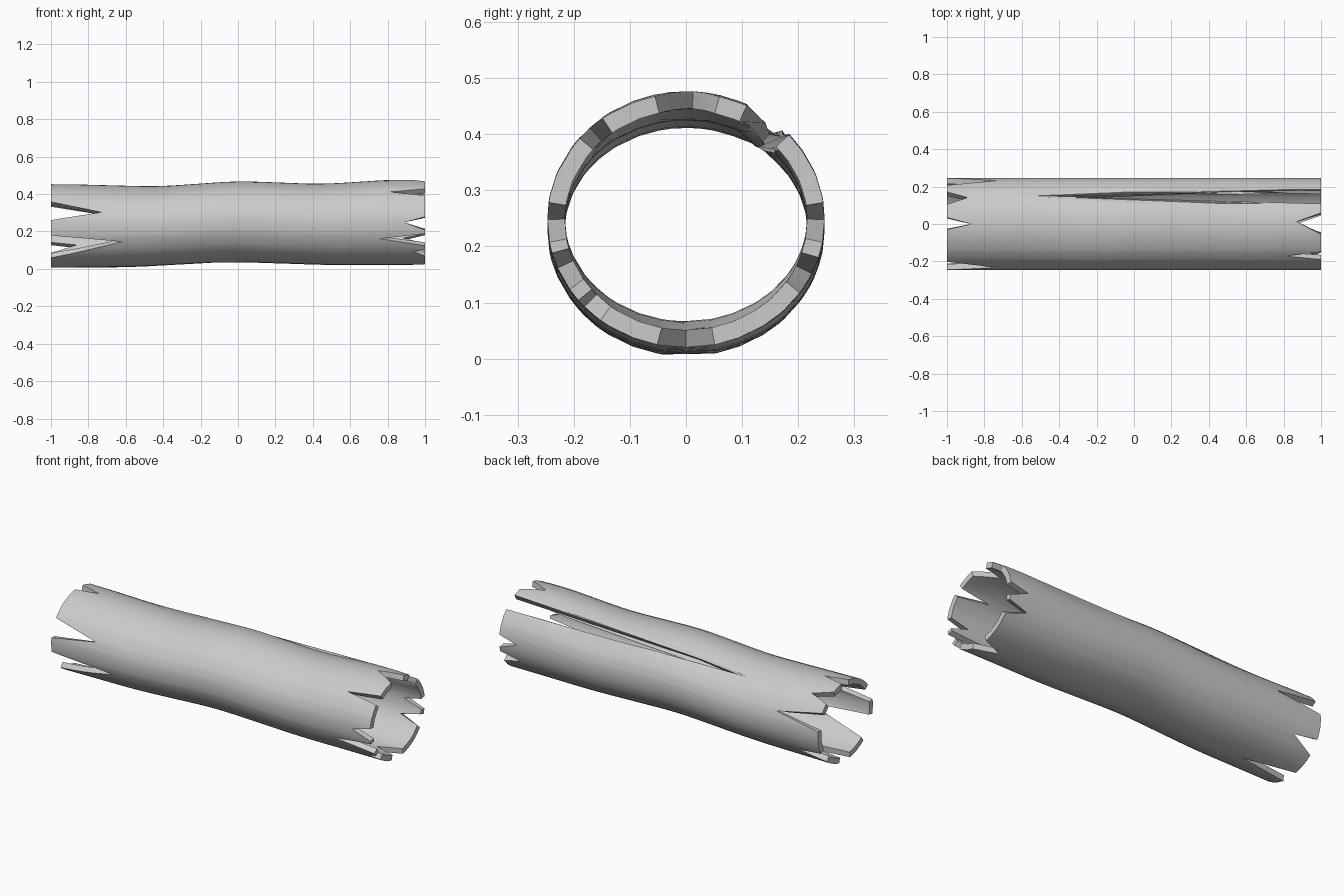
import bpy
import bmesh
from math import sin, cos, radians

old = bpy.data.objects.get("Cube")
if old:
    bpy.data.objects.remove(old)

HALF_WIDTH = 0.247
WALL = 0.031
STATIONS = 28

# Bent outline of the log: (x, height)
TOP = [(-1, .455), (-.43, .44), (0, .47), (.45, .453), (.87, .48), (1, .472)]
BOTTOM = [(-1, .004), (-.55, .01), (-.05, .038), (.5, .02), (1, .02)]

# Splits at each end: (start angle, tip angle, end angle, depth)
# Angles run from the back (0) over the top (90) to the front (180).
RIGHT_SPLITS = [(-10, 0, 8, .11), (42, 53, 64, 1.42), (76, 87, 103, .13),
                (127, 134, 140, .19), (172, 180, 190, .11),
                (195, 202, 213, .24), (219, 223, 232, .06),
                (258, 270, 282, .13), (325, 335, 343, .12)]
LEFT_SPLITS = [(8, 20, 33, .27), (46, 55, 65, .11), (82, 90, 97, .13),
               (145, 160, 172, .27), (193, 202, 229, .38),
               (260, 270, 283, .3), (312, 328, 333, .14)]


def interpolate(points, x):
    for (x0, z0), (x1, z1) in zip(points, points[1:]):
        if x <= x1:
            return z0 + (z1 - z0) * (x - x0) / (x1 - x0)
    return points[-1][1]


def outline(points, x):
    """Outline height, softened by averaging nearby samples."""
    samples = [max(-1, min(1, x + 0.03 * k)) for k in range(-3, 4)]
    return sum(interpolate(points, s) for s in samples) / len(samples)


def split_depth(splits, angle):
    depth = 0
    for start, tip, end, deep in splits:
        a = (angle - start) % 360
        if a <= tip - start:
            depth = max(depth, deep * a / (tip - start))
        elif a < end - start:
            depth = max(depth, deep * (end - start - a) / (end - tip))
    return depth


# Column angles: every split corner plus an even spacing between them
corners = {a % 360 for s in RIGHT_SPLITS + LEFT_SPLITS for a in s[:3]}
even = [i * 360 / 32 for i in range(32)]
angles = sorted(corners | {a for a in even
                           if all(abs(a - c) > 2 for c in corners)})

# Outer bark surface, each column running between its own two ends
bm = bmesh.new()
columns = []
for angle in angles:
    left = -1 + split_depth(LEFT_SPLITS, angle)
    right = 1 - split_depth(RIGHT_SPLITS, angle)
    column = []
    for j in range(STATIONS + 1):
        x = left + (right - left) * j / STATIONS
        top, bottom = outline(TOP, x), outline(BOTTOM, x)
        a = radians(angle)
        column.append(bm.verts.new((x, HALF_WIDTH * cos(a),
                                    (top + bottom) / 2 + (top - bottom) / 2 * sin(a))))
    columns.append(column)
for i, column in enumerate(columns):
    following = columns[(i + 1) % len(columns)]
    for j in range(STATIONS):
        bm.faces.new((column[j], following[j], following[j + 1], column[j + 1]))

mesh = bpy.data.meshes.new("hollow_log")
bm.to_mesh(mesh)
bm.free()
log = bpy.data.objects.new("hollow_log", mesh)
bpy.context.collection.objects.link(log)

# Plain grey wood
grey = bpy.data.materials.new("light_grey")
grey.use_nodes = True
colour = (0.6, 0.6, 0.6, 1)
grey.diffuse_color = colour
grey.node_tree.nodes["Principled BSDF"].inputs["Base Color"].default_value = colour
mesh.materials.append(grey)

# Wall thickness, then smooth shading with crisp rims
bpy.ops.object.select_all(action='DESELECT')
log.select_set(True)
bpy.context.view_layer.objects.active = log
wall = log.modifiers.new("wall", 'SOLIDIFY')
wall.thickness = WALL
wall.offset = -1
bpy.ops.object.modifier_apply(modifier=wall.name)
bpy.ops.object.shade_smooth_by_angle(angle=radians(35))
